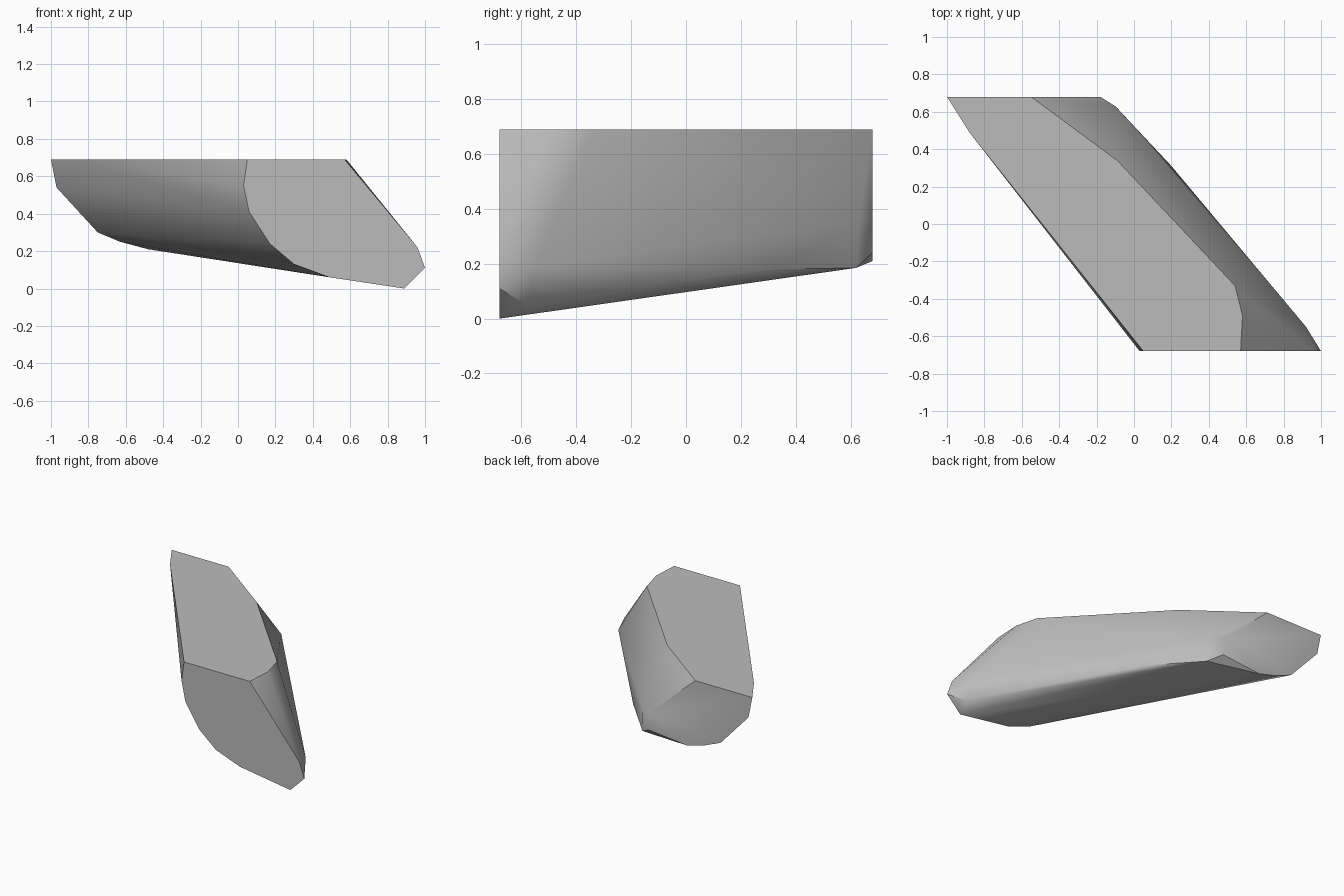
import bpy
import bmesh
import math

default_cube = bpy.data.objects.get("Cube")
if default_cube:
    bpy.data.objects.remove(default_cube, do_unlink=True)


def make_material(name, colour):
    material = bpy.data.materials.new(name)
    material.use_nodes = True
    material.diffuse_color = colour
    material.node_tree.nodes["Principled BSDF"].inputs["Base Color"].default_value = colour
    return material


def hull_object(name, points, material):
    """Wrap the corner points in a closed convex skin with clean flat cuts."""
    bm = bmesh.new()
    for point in points:
        bm.verts.new(point)
    result = bmesh.ops.convex_hull(bm, input=bm.verts[:])
    spare = {v for v in result["geom_interior"] + result["geom_unused"]
             if isinstance(v, bmesh.types.BMVert) and not v.link_faces}
    bmesh.ops.delete(bm, geom=list(spare), context="VERTS")
    bmesh.ops.dissolve_limit(bm, angle_limit=math.radians(0.5),
                             verts=bm.verts[:], edges=bm.edges[:])
    bmesh.ops.recalc_face_normals(bm, faces=bm.faces[:])
    mesh = bpy.data.meshes.new(name)
    bm.to_mesh(mesh)
    bm.free()
    mesh.materials.append(material)
    obj = bpy.data.objects.new(name, mesh)
    bpy.context.collection.objects.link(obj)
    return obj


END = 0.68    # front and back cut planes
TOP = 0.69    # top cut plane

# Front cut outline, x and z
front_cut = [(0.05, TOP), (0.03, 0.55), (0.06, 0.41), (0.17, 0.24), (0.3, 0.13),
             (0.49, 0.06), (0.89, 0), (1, 0.11), (0.96, 0.22), (0.57, TOP)]
# Back cut outline, x and z
back_cut = [(-1, TOP), (-0.97, 0.54), (-0.75, 0.3), (-0.63, 0.25), (-0.48, 0.21),
            (-0.18, 0.24), (-0.18, 0.36), (-0.55, TOP)]
# Top cut corners between the two ends, x and y
top_cut = [(-0.88, 0.49), (0.58, -0.49), (0.54, -0.33), (-0.09, 0.34)]
# Corners along the lower left flank
flank = [(0.92, -0.55, 0.19), (0.91, -0.58, 0.05), (0.2, 0.31, 0.18),
         (-0.09, 0.62, 0.185), (-0.1, 0.63, 0.35)]

points = [(x, -END, z) for x, z in front_cut]
points += [(x, END, z) for x, z in back_cut]
points += [(x, y, TOP) for x, y in top_cut]
points += flank

stone = make_material("stone grey", (0.5, 0.5, 0.5, 1))
rock = hull_object("rock", points, stone)

# Soft worn flanks with crisp edges at the cuts
bpy.ops.object.select_all(action="DESELECT")
rock.select_set(True)
bpy.context.view_layer.objects.active = rock
bpy.ops.object.shade_smooth_by_angle(angle=math.radians(35))
